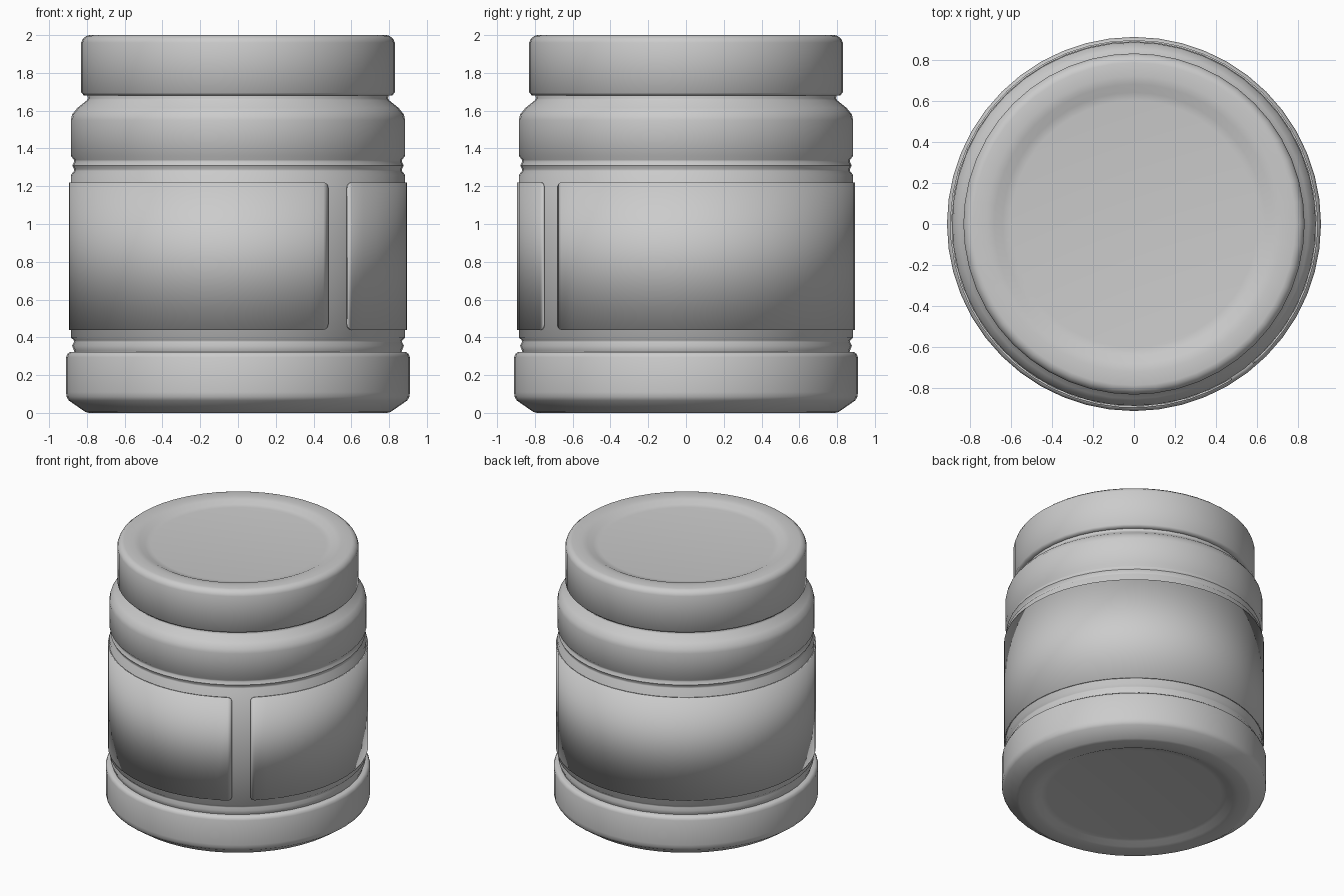
import bpy, bmesh
from math import sin, cos, pi, radians, sqrt

if "Cube" in bpy.data.objects:
    bpy.data.objects.remove(bpy.data.objects["Cube"])

SEGMENTS = 48

grey = bpy.data.materials.new("plain_grey")
grey.use_nodes = True
colour = (0.6, 0.6, 0.6, 1)
grey.diffuse_color = colour
grey.node_tree.nodes["Principled BSDF"].inputs["Base Color"].default_value = colour


def finish(name, bm, angle):
    bmesh.ops.recalc_face_normals(bm, faces=bm.faces)
    mesh = bpy.data.meshes.new(name)
    bm.to_mesh(mesh)
    bm.free()
    obj = bpy.data.objects.new(name, mesh)
    bpy.context.collection.objects.link(obj)
    mesh.materials.append(grey)
    bpy.ops.object.select_all(action="DESELECT")
    obj.select_set(True)
    bpy.context.view_layer.objects.active = obj
    bpy.ops.object.shade_smooth_by_angle(angle=radians(angle))
    return obj


def lathe(name, profile, angle=50):
    """Turn (radius, height) points around z and cap both ends."""
    bm = bmesh.new()
    rings = []
    for r, z in profile:
        rings.append([bm.verts.new((r * cos(2 * pi * i / SEGMENTS),
                                    r * sin(2 * pi * i / SEGMENTS), z))
                      for i in range(SEGMENTS)])
    for low, high in zip(rings, rings[1:]):
        for i in range(SEGMENTS):
            j = (i + 1) % SEGMENTS
            bm.faces.new((low[i], low[j], high[j], high[i]))
    bm.faces.new(rings[0])
    bm.faces.new(rings[-1])
    return finish(name, bm, angle)


def groove(z):
    """Two small notches with a rib between them, upwards from z."""
    return [(0.885, z), (0.868, z + 0.02), (0.868, z + 0.03), (0.878, z + 0.05),
            (0.868, z + 0.07), (0.868, z + 0.08), (0.885, z + 0.1)]


# Jar body with ribbed grooves, shoulder and neck
lathe("jar_body", [(0.86, 0.29), (0.868, 0.33), (0.878, 0.355), (0.868, 0.375),
                   (0.87, 0.385), (0.885, 0.4)]
      + groove(1.26)
      + [(0.885, 1.55), (0.878, 1.58), (0.85, 1.615), (0.8, 1.655),
         (0.795, 1.665), (0.8, 1.71)])

# Base cup with a shallow recess underneath
lathe("base_cup", [(0.6, 0.03), (0.64, 0.025), (0.68, 0.005), (0.72, 0), (0.79, 0),
                   (0.81, 0.006), (0.895, 0.065), (0.908, 0.085), (0.91, 0.11),
                   (0.91, 0.295), (0.903, 0.312), (0.89, 0.322), (0.86, 0.322)])

# Lid with a rounded rim and a shallow recess on top
lathe("lid", [(0.79, 1.68), (0.815, 1.68), (0.83, 1.695), (0.83, 1.96),
              (0.822, 1.98), (0.803, 1.996), (0.785, 2), (0.72, 2),
              (0.68, 1.995), (0.64, 1.975), (0.6, 1.97)])


# Wraparound label with rounded corners and a narrow open seam
def label(radius, bottom, top, start, end, corner):
    bm = bmesh.new()
    length = radius * (end - start)
    curve = [corner * (1 - cos(k * pi / 8)) for k in range(5)]
    body = [length * i / SEGMENTS for i in range(1, SEGMENTS)]
    steps = curve + body + [length - d for d in reversed(curve)]
    columns = []
    for s in steps:
        d = max(0, corner - min(s, length - s))
        inset = corner - sqrt(max(0, corner * corner - d * d))
        a = start + s / radius
        columns.append([bm.verts.new((radius * cos(a), radius * sin(a), z))
                        for z in (bottom + inset, top - inset)])
    for p, q in zip(columns, columns[1:]):
        bm.faces.new((p[0], q[0], q[1], p[1]))
    obj = finish("label", bm, 50)
    shell = obj.modifiers.new("thickness", "SOLIDIFY")
    shell.thickness = 0.009
    shell.offset = -1


label(0.895, 0.44, 1.22, radians(-49.5), radians(302.3), 0.03)
